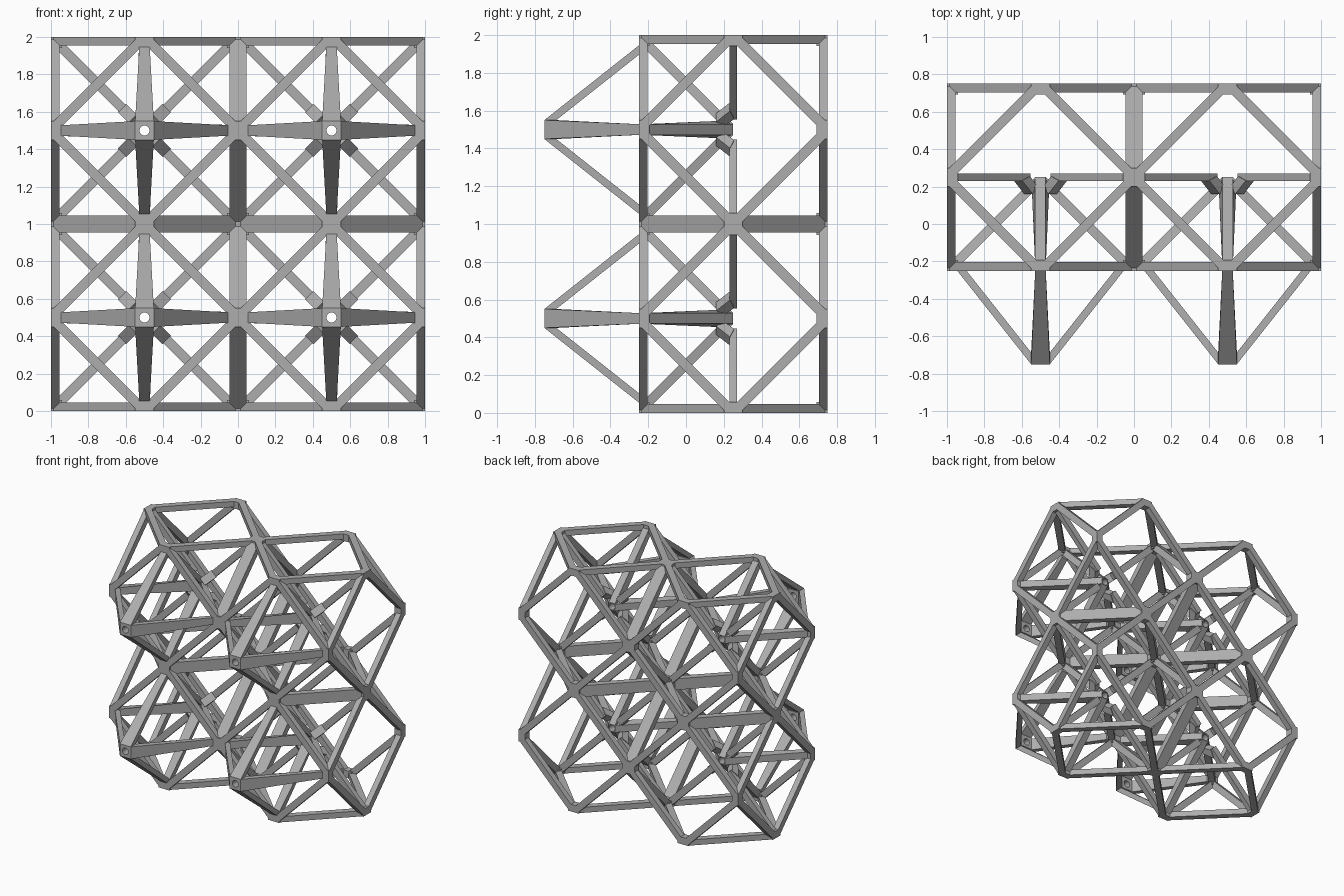
import bpy, bmesh
from math import cos, sin, pi
from mathutils import Vector

cube = bpy.data.objects.get("Cube")
if cube:
    bpy.data.objects.remove(cube)

grey = bpy.data.materials.new("mid_grey")
grey.use_nodes = True
COLOUR = (0.42, 0.42, 0.42, 1)
grey.diffuse_color = COLOUR
grey.node_tree.nodes["Principled BSDF"].inputs["Base Color"].default_value = COLOUR

AXES = [Vector((1, 0, 0)), Vector((0, 1, 0)), Vector((0, 0, 1))]
X, Y, Z = AXES
SIGNS = (-1, 1)
SLANT, DEPTH = 0.036, 0.046      # strut half width along the cell edge, strut depth


def loft(bm, ring_a, ring_b):
    """Solid between two four-point rings."""
    a = [bm.verts.new(p) for p in ring_a]
    b = [bm.verts.new(p) for p in ring_b]
    bm.faces.new(a)
    bm.faces.new(b[::-1])
    for i in range(4):
        j = (i + 1) % 4
        bm.faces.new((a[i], b[i], b[j], a[j]))


def section(out, outer, inner):
    """Ring from two (radius, depth, half width) edges, facing along 'out'."""
    side = out.cross(Y)
    (r, y, w), (q, v, u) = outer, inner
    return [out * r + Y * y + side * w, out * r + Y * y - side * w,
            out * q + Y * v - side * u, out * q + Y * v + side * u]


def finish(bm, name):
    bmesh.ops.recalc_face_normals(bm, faces=bm.faces)
    mesh = bpy.data.meshes.new(name)
    bm.to_mesh(mesh)
    bm.free()
    mesh.materials.append(grey)
    return mesh


def cell_frame():
    bm = bmesh.new()
    for k in range(3):
        n, u, v = AXES[k], AXES[(k + 1) % 3], AXES[(k + 2) % 3]
        for sn in SIGNS:
            for su in SIGNS:
                for sv in SIGNS:
                    # diagonal strut lying inside one face of the cell
                    corners = [(1, 0.5), (-1, 0.5), (-1, 0.5 - DEPTH), (1, 0.5 - DEPTH)]
                    a = [n * sn * h + v * sv * 0.5 + u * su * t * SLANT for t, h in corners]
                    b = [n * sn * h + u * su * 0.5 + v * sv * t * SLANT for t, h in corners]
                    loft(bm, a, b)
                # solid joint in the middle of the cell edge
                rect = [(0.5, 0.5), (0.442, 0.5), (0.442, 0.442), (0.5, 0.442)]
                ends = [[n * sn * p + u * su * q + v * w for p, q in rect] for w in (-0.05, 0.05)]
                loft(bm, *ends)
    return finish(bm, "cell_frame")


def front_spokes():
    bm = bmesh.new()
    for out in (X, -X, Z, -Z):
        loft(bm, section(out, (0.05, -1, 0.05), (0.05, -0.937, 0.05)),
             section(out, (0.465, -0.475, 0.027), (0.415, -0.475, 0.027)))
    return finish(bm, "front_spokes")


def rear_spokes():
    bm = bmesh.new()
    for out in (X, -X, Z, -Z):
        loft(bm, section(out, (0.03, 0, 0.028), (0.03, -0.07, 0.046)),
             section(out, (0.48, -0.45, 0.028), (0.445, -0.485, 0.028)))
    return finish(bm, "rear_spokes")


def diagonal_braces():
    bm = bmesh.new()
    for sx in SIGNS:
        for sz in SIGNS:
            out = (X * sx + Z * sz).normalized()
            w = 0.026
            loft(bm, section(out, (0.1, 0.02, w), (0.1, -0.02, w)),
                 section(out, (0.67, 0.02, w), (0.67, -0.02, w)))
            # foot that steps forward onto the spokes
            w = 0.032
            loft(bm, section(out, (0.17, -0.018, w), (0.11, 0.005, w)),
                 section(out, (0.09, -0.09, w), (0.055, -0.05, w)))
    return finish(bm, "diagonal_braces")


def hub(name, front, back, half_front, half_back):
    """Square block with a round hole through it."""
    bm = bmesh.new()
    count, hole = 24, 0.027
    loops = []
    for half, y in ((None, front), (half_front, front), (half_back, back), (None, back)):
        loop = []
        for i in range(count):
            c, s = cos(2 * pi * i / count), sin(2 * pi * i / count)
            r = hole if half is None else half / max(abs(c), abs(s))
            loop.append(bm.verts.new((r * c, y, r * s)))
        loops.append(loop)
    for k in range(4):
        a, b = loops[k], loops[(k + 1) % 4]
        for i in range(count):
            j = (i + 1) % count
            bm.faces.new((a[i], a[j], b[j], b[i]))
    return finish(bm, name)


parts = [cell_frame(), front_spokes(), rear_spokes(), diagonal_braces(),
         hub("front_hub", -1, -0.93, 0.05, 0.05),
         hub("rear_hub", -0.08, 0, 0.046, 0.03)]

# two by two block of identical cells
for row, z in (("lower", 0.5), ("upper", 1.5)):
    for side, x in (("right", -0.5), ("left", 0.5)):
        for mesh in parts:
            obj = bpy.data.objects.new(f"{row}_{side}_{mesh.name}", mesh)
            obj.location = (x, 0.25, z)
            bpy.context.collection.objects.link(obj)
